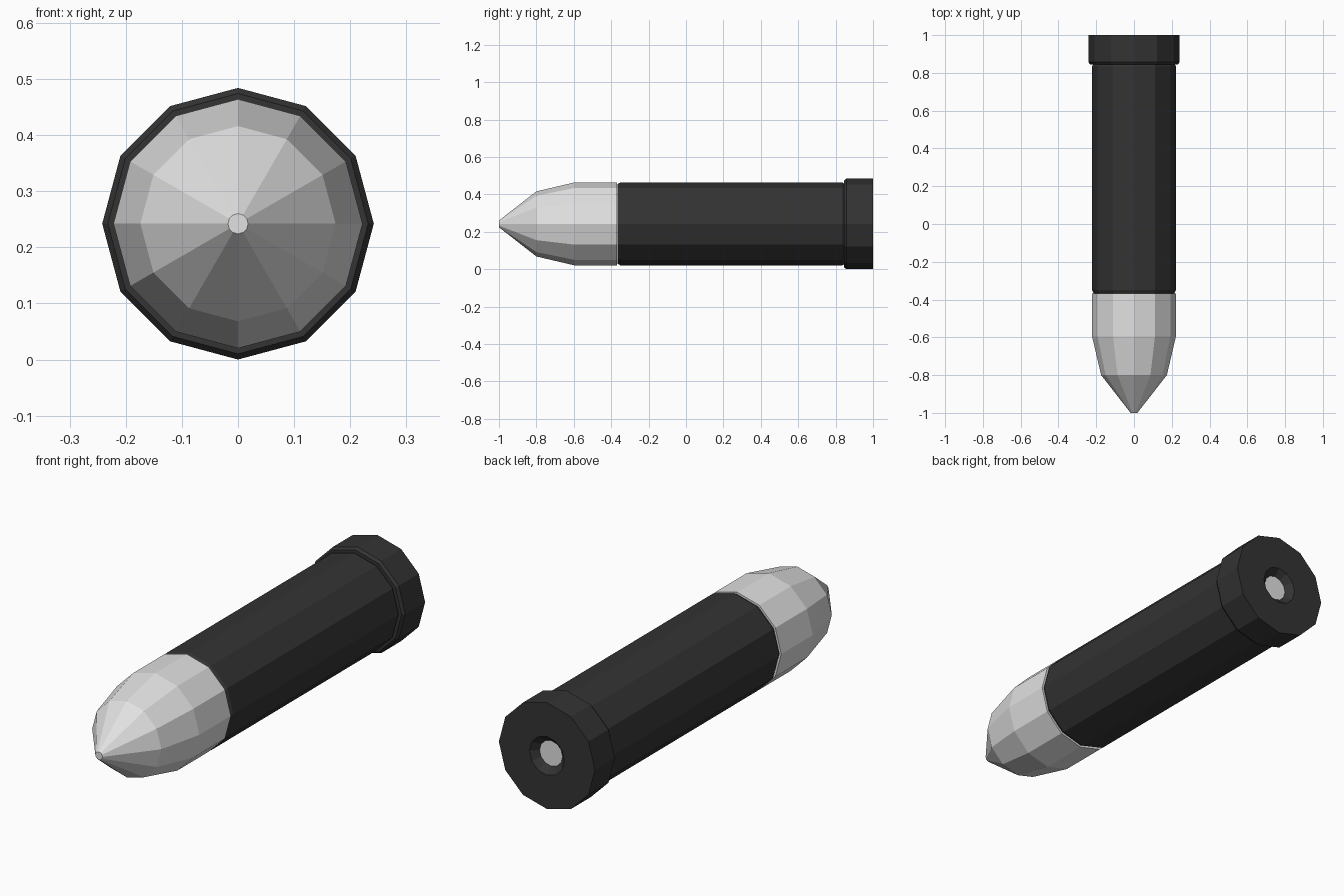
import bpy, bmesh, math

if "Cube" in bpy.data.objects:
    bpy.data.objects.remove(bpy.data.objects["Cube"])

SIDES = 12
CZ = 0.242  # height of the long axis


def material(name, value):
    m = bpy.data.materials.new(name)
    m.diffuse_color = (value, value, value, 1)
    m.use_nodes = True
    m.node_tree.nodes["Principled BSDF"].inputs["Base Color"].default_value = m.diffuse_color
    return m


def lathe(name, profile, mat, cap_start=False, cap_end=False):
    """Turn a (y, radius) profile around the long axis, one vertex pointing up.
    Profiles run from front to back along the outside."""
    bm = bmesh.new()
    rings = []
    for y, r in profile:
        rings.append([bm.verts.new((r * math.sin(2 * math.pi * i / SIDES), y,
                                    CZ + r * math.cos(2 * math.pi * i / SIDES)))
                      for i in range(SIDES)])
    for a, b in zip(rings, rings[1:]):
        for i in range(SIDES):
            j = (i + 1) % SIDES
            bm.faces.new((a[i], b[i], b[j], a[j]))
    if cap_start:
        bm.faces.new(rings[0])
    if cap_end:
        bm.faces.new(rings[-1][::-1])
    me = bpy.data.meshes.new(name)
    bm.to_mesh(me)
    bm.free()
    me.materials.append(mat)
    ob = bpy.data.objects.new(name, me)
    bpy.context.collection.objects.link(ob)
    return ob


dark = material("dark casing", 0.033)
silver = material("silver metal", 0.75)

# Pointed nose with a small flat tip
lathe("nose", [(-1, 0.018), (-0.8, 0.174), (-0.595, 0.222), (-0.368, 0.222)],
      silver, cap_start=True, cap_end=True)

# Long casing with chamfered ends, flared rim and a tapered recess in the base
lathe("casing", [(-0.367, 0.213), (-0.35, 0.222), (0.835, 0.222), (0.845, 0.216),
                 (0.845, 0.232), (0.857, 0.242), (1.0, 0.242),
                 (1.0, 0.088), (0.97, 0.058)],
      dark, cap_start=True)

# Metal disc at the bottom of the recess
lathe("primer_disc", [(0.95, 0.058), (0.97, 0.058)], silver,
      cap_start=True, cap_end=True)
